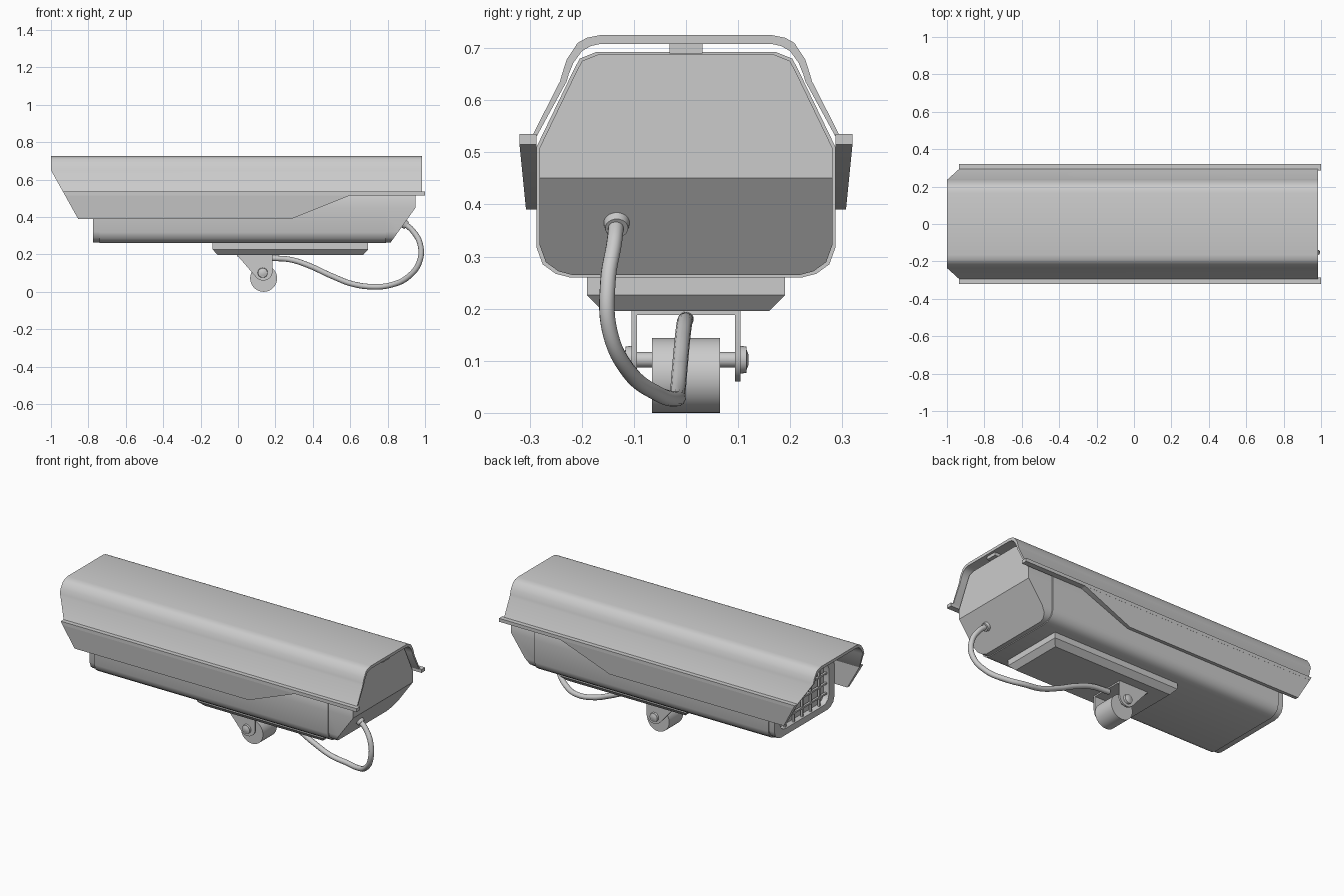
import bpy, bmesh, math
from mathutils import Vector

if "Cube" in bpy.data.objects:
    bpy.data.objects.remove(bpy.data.objects["Cube"], do_unlink=True)

GREY = (0.6, 0.6, 0.6, 1)
metal = bpy.data.materials.new("grey_metal")
metal.use_nodes = True
metal.diffuse_color = GREY
metal.node_tree.nodes["Principled BSDF"].inputs["Base Color"].default_value = GREY


def finish(name, bm, smooth=True):
    bmesh.ops.recalc_face_normals(bm, faces=bm.faces)
    mesh = bpy.data.meshes.new(name)
    bm.to_mesh(mesh)
    bm.free()
    mesh.materials.append(metal)
    ob = bpy.data.objects.new(name, mesh)
    bpy.context.collection.objects.link(ob)
    if smooth:
        bpy.ops.object.select_all(action="DESELECT")
        ob.select_set(True)
        bpy.context.view_layer.objects.active = ob
        bpy.ops.object.shade_smooth_by_angle(angle=math.radians(35))
    return ob


def both_sides(half):
    return half + [(-y, z) for y, z in reversed(half)]


def station(bm, pts, fx):
    return [bm.verts.new((fx(z), y, z)) for y, z in pts]


def solid(name, half, x0, x1):
    """Symmetric section run along x, with ends shaped by height."""
    bm = bmesh.new()
    pts = both_sides(half)
    n = len(pts)
    a, b = station(bm, pts, x0), station(bm, pts, x1)
    for i in range(n):
        j = (i + 1) % n
        bm.faces.new((a[i], a[j], b[j], b[i]))
    for ring in (a, b):
        for i in range(len(half) - 1):
            bm.faces.new((ring[i], ring[i + 1], ring[n - 2 - i], ring[n - 1 - i]))
    return finish(name, bm)


def sheet(name, outer, inner, x0, x1, closed=False):
    """Thick folded sheet between two matching sections."""
    bm = bmesh.new()
    rings = [station(bm, both_sides(p), f) for p, f in
             ((outer, x0), (outer, x1), (inner, x1), (inner, x0))]
    n = len(rings[0])
    for i in range(n if closed else n - 1):
        j = (i + 1) % n
        for k in range(4):
            p, q = rings[k], rings[(k + 1) % 4]
            bm.faces.new((p[i], p[j], q[j], q[i]))
    if not closed:
        for i in (0, n - 1):
            bm.faces.new([r[i] for r in rings])
    return finish(name, bm)


def plate(name, outline, ya, yb):
    """Side outline in x and z, given thickness between two y rules."""
    bm = bmesh.new()
    a = [bm.verts.new((x, ya(z), z)) for x, z in outline]
    b = [bm.verts.new((x, yb(z), z)) for x, z in outline]
    bm.faces.new(a)
    bm.faces.new(b)
    for i in range(len(a)):
        j = (i + 1) % len(a)
        bm.faces.new((a[i], a[j], b[j], b[i]))
    return finish(name, bm)


def box(name, lo, hi):
    return plate(name, [(lo[0], lo[2]), (hi[0], lo[2]), (hi[0], hi[2]), (lo[0], hi[2])],
                 lambda z: lo[1], lambda z: hi[1])


def cylinder(name, centre, axis, r1, r2, depth, sides=32):
    bm = bmesh.new()
    bmesh.ops.create_cone(bm, cap_ends=True, segments=sides, radius1=r1, radius2=r2, depth=depth)
    turn = Vector(axis).to_track_quat("Z", "Y")
    for v in bm.verts:
        v.co = turn @ v.co + Vector(centre)
    return finish(name, bm)


def at(x):
    return lambda z: x


def scaled(half, s):
    return [(y * s, 0.475 + (z - 0.475) * s) for y, z in half]


# Housing: main shell, rear cap with sloped underside, front window frame
shell = [(.223, .26), (.25, .267), (.275, .285), (.287, .318), (.287, .45),
         (.287, .51), (.217, .655), (.204, .68), (.171, .693)]
solid("housing", shell, at(-.74), at(.79))
solid("rear_cap", scaled(shell, .978), at(.78), lambda z: .95 - max(0, .45 - z) * .72)
sheet("window_frame", scaled(shell, .978), scaled(shell, .8), at(-.775), at(-.735), True)

# Window grille
for i in range(-2, 3):
    box("grille_upright", (-.765, i * .08 - .005, .3), (-.752, i * .08 + .005, .645))
    z = .475 + i * .06
    box("grille_bar", (-.765, -.225, z - .005), (-.752, .225, z + .005))


# Sunshield with raked front edge
def rake(z):
    return -1 + max(0, .65 - z) * .558


roof_out = [(.296, .53), (.242, .636), (.238, .65), (.229, .678), (.208, .71), (.19, .72), (.165, .725)]
roof_in = [(.287, .53), (.229, .636), (.225, .65), (.216, .672), (.2, .694), (.183, .704), (.165, .708)]
sheet("sunshield", roof_out, roof_in, rake, at(.985))
box("shield_rail", (-.5, -.032, .69), (.97, .032, .709))

# Shield ledges and side skirts
for s in (-1, 1):
    plate("shield_ledge", [(rake(.535), .535), (1, .535), (1, .515), (rake(.515), .515)],
          lambda z: s * .287, lambda z: s * .32)
    plate("side_skirt", [(rake(.516), .516), (rake(.39), .39), (.285, .39), (.6, .516)],
          lambda z: s * .287, lambda z: s * (.307 + (z - .39) * .1))

# Mounting base with chamfered lower edge
solid("mount_base", [(.16, .196), (.19, .226), (.19, .265)],
      lambda z: -.135 + max(0, .226 - z) * .9, lambda z: .695 - max(0, .226 - z) * .9)

# Swivel bracket, bolts and pivot drum
arc = [(.135 + .05 * math.cos(t), .11 + .05 * math.sin(t))
       for t in (-math.radians(14 * i) for i in range(11))]
box("bracket_top", (-.005, -.105, .188), (.185, .105, .197))
for s in (-1, 1):
    plate("bracket_arm", [(-.005, .196), (.185, .196)] + arc, lambda z: s * .094, lambda z: s * .105)
    cylinder("bolt_head", (.132, s * .11, .102), (0, s, 0), .027, .025, .012, 24)
    cylinder("bolt_tip", (.132, s * .117, .102), (0, s, 0), .025, .01, .006, 24)
cylinder("pivot_drum", (.137, 0, .072), (0, 1, 0), .072, .072, .13, 48)
cylinder("pivot_pin", (.132, 0, .102), (0, 1, 0), .015, .015, .2, 16)

# Cable gland and hanging cable
cylinder("cable_gland", (.89, -.133, .363), (.81, 0, -.58), .027, .022, .03, 24)
path = [(.885, -.133, .368), (.935, -.138, .325), (.975, -.15, .25), (.97, -.147, .16),
        (.91, -.11, .08), (.82, -.055, .037), (.73, -.02, .027), (.62, -.016, .04),
        (.5, -.012, .085), (.38, -.007, .14), (.28, -.003, .172), (.17, 0, .18)]
curve = bpy.data.curves.new("cable", "CURVE")
curve.dimensions = "3D"
curve.bevel_depth = .015
curve.bevel_resolution = 4
curve.use_fill_caps = True
curve.resolution_u = 8
line = curve.splines.new("BEZIER")
line.bezier_points.add(len(path) - 1)
for p, co in zip(line.bezier_points, path):
    p.co = co
    p.handle_left_type = p.handle_right_type = "AUTO"
line.use_smooth = True
curve.materials.append(metal)
bpy.context.collection.objects.link(bpy.data.objects.new("cable", curve))
